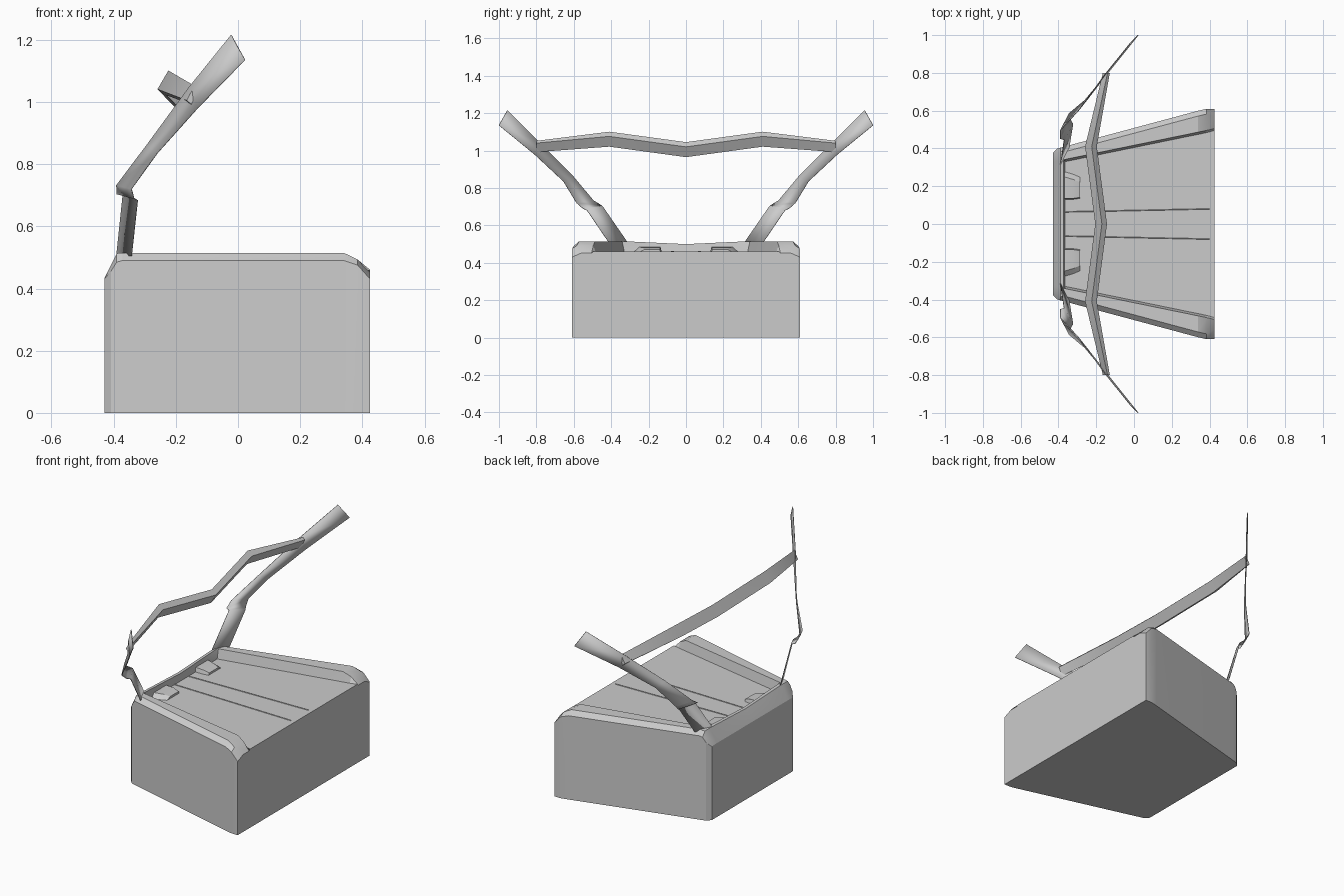
import bpy, bmesh, math

cube = bpy.data.objects.get("Cube")
if cube:
    bpy.data.objects.remove(cube, do_unlink=True)

grey = bpy.data.materials.new("plain_grey")
grey.use_nodes = True
GREY = (0.6, 0.6, 0.6, 1)
grey.diffuse_color = GREY
grey.node_tree.nodes["Principled BSDF"].inputs["Base Color"].default_value = GREY


def loft(name, rows, closed=True, caps=True, angle=25):
    """Skin a list of equal-length point rows into one object."""
    bm = bmesh.new()
    rings = [[bm.verts.new(p) for p in row] for row in rows]
    n = len(rings[0])
    for a, b in zip(rings, rings[1:]):
        for i in range(n if closed else n - 1):
            j = (i + 1) % n
            bm.faces.new((a[i], a[j], b[j], b[i]))
    if caps:
        bm.faces.new(rings[0])
        bm.faces.new(rings[-1])
    bmesh.ops.recalc_face_normals(bm, faces=bm.faces)
    mesh = bpy.data.meshes.new(name)
    bm.to_mesh(mesh)
    bm.free()
    mesh.materials.append(grey)
    obj = bpy.data.objects.new(name, mesh)
    bpy.context.collection.objects.link(obj)
    bpy.ops.object.select_all(action='DESELECT')
    obj.select_set(True)
    bpy.context.view_layer.objects.active = obj
    bpy.ops.object.shade_smooth_by_angle(angle=math.radians(angle))
    return obj


# Body: tapered tub with raised side rails and a lip at the narrow end
FLOOR = 0.46


def outer(x):
    return min(0.61, 0.40 + (x + 0.405) * 0.268)


def inner(x):
    return 0.343 + (x + 0.36) * 0.205


def section(x, w, side_z, top_z, rail_y, floor_y, floor_z, mid_z, round_y):
    half = [(w, 0), (w, side_z), (w - round_y, top_z), (rail_y, top_z),
            (floor_y, floor_z), (floor_y * 0.5, (floor_z + mid_z) / 2)]
    pts = half + [(0, mid_z)] + [(-y, z) for y, z in reversed(half)]
    return [(x, y, z) for y, z in pts]


def rail_section(x, side_z, top_z):
    i = inner(x)
    return section(x, outer(x), side_z, top_z, i, i - 0.012, FLOOR, FLOOR, 0.028)


def lip_section(x, w, side_z, top_z, mid_z):
    return section(x, w, side_z, top_z, inner(x), inner(x) - 0.012, top_z, mid_z, 0.022)


loft("body", [
    section(0.425, 0.61, 0.43, 0.452, 0.505, 0.495, FLOOR, FLOOR, 0.05),
    rail_section(0.385, 0.475, 0.493),
    rail_section(0.34, 0.49, 0.515),
    rail_section(-0.366, 0.49, 0.515),
    lip_section(-0.372, outer(-0.372), 0.49, 0.515, 0.5),
    lip_section(-0.39, outer(-0.39), 0.485, 0.513, 0.5),
    lip_section(-0.409, 0.398, 0.455, 0.475, 0.47),
    lip_section(-0.43, 0.375, 0.43, 0.432, 0.432),
])

# Crossbar: square section following a zigzag
bar_mid = [(-0.17, 1.045), (-0.205, 0.985), (-0.175, 0.965), (-0.143, 1.02)]
bar_peak = [(x - 0.054, z + 0.056) for x, z in bar_mid]
bar_end = [(-0.14, 1.052), (-0.165, 1.005), (-0.15, 0.992), (-0.128, 1.04)]
stations = [(-0.8, bar_end), (-0.41, bar_peak), (0, bar_mid), (0.41, bar_peak), (0.8, bar_end)]
loft("crossbar", [[(x, y, z) for x, z in prof] for y, prof in stations])

# Straps: inner edge and outer edge of each row, from the base to the tip
strap_rows = [
    [(-0.39, 0.31, 0.505), (-0.343, 0.41, 0.505)],
    [(-0.37, 0.445, 0.7), (-0.323, 0.53, 0.682)],
    [(-0.39, 0.45, 0.705), (-0.335, 0.55, 0.69)],
    [(-0.39, 0.495, 0.733), (-0.343, 0.585, 0.72)],
    [(-0.29, 0.605, 0.865), (-0.26, 0.655, 0.835)],
    [(-0.155, 0.79, 1.05), (-0.13, 0.81, 0.98)],
    [(-0.022, 0.955, 1.215), (0.022, 1.0, 1.135)],
]

for side, s in (("left", 1), ("right", -1)):
    # "left" here is the half on +y
    tag = "back" if s > 0 else "front"
    strap = loft(tag + "_strap", [[(x, s * y, z) for x, y, z in row] for row in strap_rows],
                 closed=False, caps=False, angle=35)
    mod = strap.modifiers.new("thickness", 'SOLIDIFY')
    mod.thickness = 0.004
    mod.offset = 0

    # Low tapered tab beside the lip
    tab = []
    for x, y0, y1, h in ((-0.37, 0.13, 0.28, 0.026), (-0.32, 0.13, 0.265, 0.024),
                         (-0.285, 0.135, 0.25, 0.014)):
        prof = [(y0, 0), (y0 + 0.006, h), (y1 - 0.03, h), (y1, 0)]
        tab.append([(x, s * y, FLOOR - 0.002 + z) for y, z in prof])
    loft(tag + "_tab", tab)

    # Thin seam along the floor
    seam = [[(x, s * (y + dy), FLOOR + dz) for dy, dz in ((-0.003, -0.001), (0, 0.003), (0.003, -0.001))]
            for x, y in ((-0.365, 0.064), (0.4, 0.08))]
    loft(tag + "_seam", seam)
